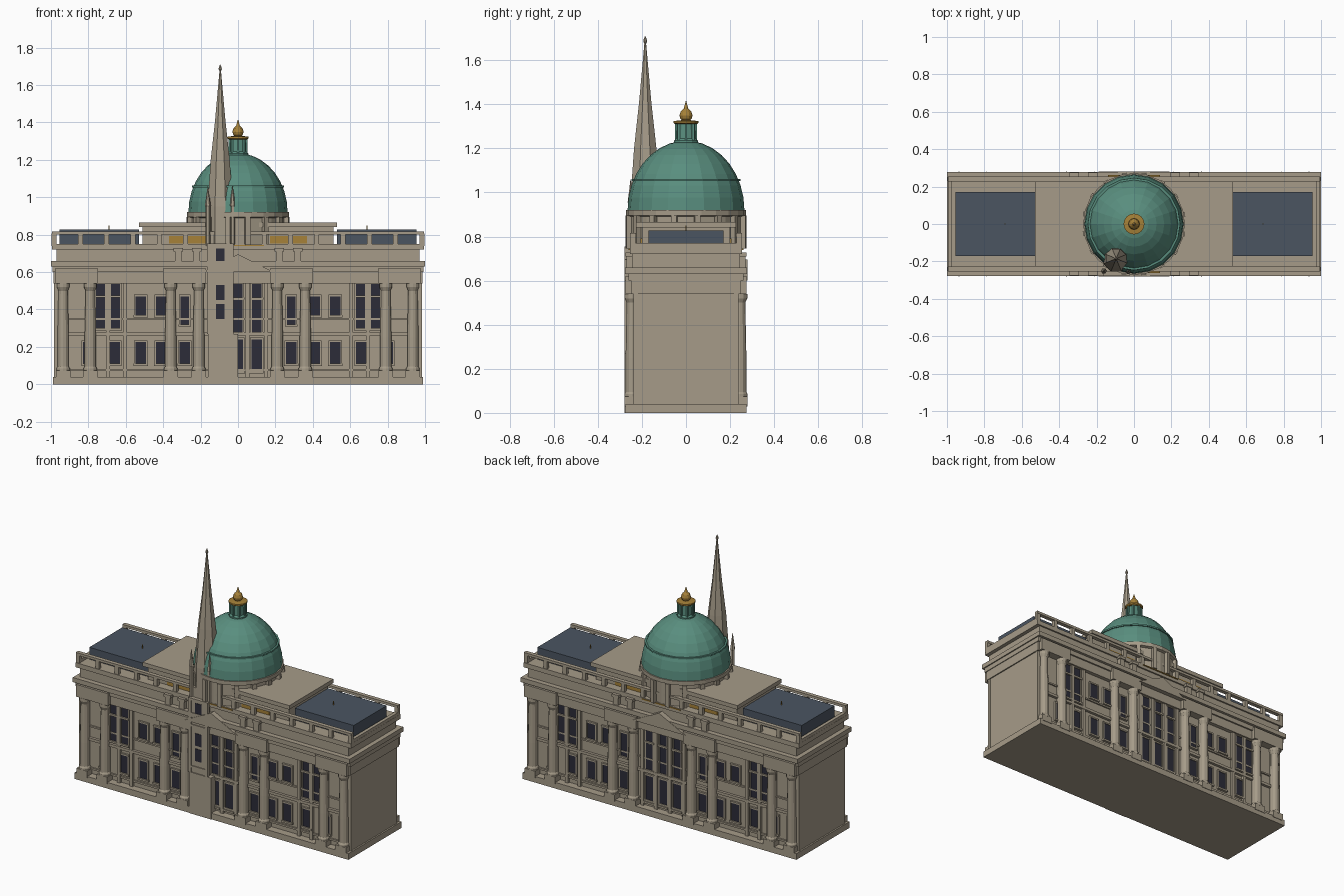
import bpy, bmesh
from math import sin, cos, pi, radians
from mathutils import Matrix, Vector

if "Cube" in bpy.data.objects:
    bpy.data.objects.remove(bpy.data.objects["Cube"], do_unlink=True)


def material(name, r, g, b):
    m = bpy.data.materials.new(name)
    m.use_nodes = True
    m.diffuse_color = (r, g, b, 1)
    bsdf = next(n for n in m.node_tree.nodes if n.type == 'BSDF_PRINCIPLED')
    bsdf.inputs["Base Color"].default_value = (r, g, b, 1)
    bsdf.inputs["Roughness"].default_value = 0.8
    return m


STONE = material("warm stone", 0.38, 0.33, 0.25)
COPPER = material("green copper", 0.1, 0.27, 0.21)
SLATE = material("blue slate", 0.07, 0.09, 0.12)
GLASS = material("dark glass", 0.025, 0.025, 0.04)
GOLD = material("gold", 0.38, 0.22, 0.04)


def finish(bm, name, mat, loc=(0, 0, 0)):
    bmesh.ops.recalc_face_normals(bm, faces=bm.faces[:])
    mesh = bpy.data.meshes.new(name)
    bm.to_mesh(mesh)
    bm.free()
    mesh.materials.append(mat)
    ob = bpy.data.objects.new(name, mesh)
    ob.location = loc
    bpy.context.collection.objects.link(ob)
    return ob


def boxes(name, mat, items):
    """One object from many boxes: (centre x, y, bottom z, width, depth, height)."""
    bm = bmesh.new()
    for x, y, z, w, d, h in items:
        m = Matrix.Translation((x, y, z + h / 2)) @ Matrix.Diagonal((w, d, h, 1))
        bmesh.ops.create_cube(bm, size=1, matrix=m)
    return finish(bm, name, mat)


def both(items):
    """Repeat boxes on left and right, front and back."""
    return [(sx * x, sy * y, *rest) for x, y, *rest in items
            for sx in ((1, -1) if x else (1,)) for sy in (1, -1)]


def lathe(name, mat, profile, sides, loc=(0, 0, 0), turn=0.0):
    """Faceted solid of revolution from (radius, height) points."""
    bm = bmesh.new()
    rings = []
    for r, z in profile:
        rings.append([bm.verts.new((r * cos(turn + 2 * pi * i / sides),
                                    r * sin(turn + 2 * pi * i / sides), z))
                      for i in range(sides)])
    for a, b in zip(rings, rings[1:]):
        for i in range(sides):
            j = (i + 1) % sides
            bm.faces.new((a[i], a[j], b[j], b[i]))
    bm.faces.new(rings[0][::-1])
    bm.faces.new(rings[-1])
    return finish(bm, name, mat, loc)


# Main mass and stacked full-width courses
boxes("main_walls", STONE, [(0, 0, 0, 1.96, 0.45, 0.66)])
boxes("base_plinth", STONE, [(0, 0, 0, 1.98, 0.55, 0.04)])
boxes("end_corner_strips", STONE, both([(0.955, 0.228, 0, 0.055, 0.02, 0.56)]))
boxes("entablature", STONE, [
    (0, 0, 0.54, 1.975, 0.5, 0.06),
    (0, 0, 0.6, 1.985, 0.52, 0.03),
    (0, 0, 0.63, 2, 0.555, 0.03)])
boxes("attic", STONE, [(0, 0, 0.66, 1.94, 0.49, 0.06),
                       (0, 0, 0.72, 1.99, 0.51, 0.03)])
boxes("string_courses", STONE, both([
    (0, 0.23, 0.26, 1.92, 0.025, 0.018),
    (0, 0.228, 0.07, 1.92, 0.015, 0.012),
    (0, 0.228, 0.345, 1.92, 0.012, 0.01)]))

# Columns with pedestals, backing pilasters and projecting entablature blocks
COLUMNS = (0.21, 0.36, 0.79, 0.935)
profile = [(0.036, 0.07), (0.036, 0.085), (0.03, 0.095), (0.03, 0.25),
           (0.025, 0.5), (0.034, 0.52), (0.034, 0.54)]
shaft = None
for x, y, in both([(x, 0.244) for x in COLUMNS]):
    if shaft is None:
        shaft = lathe("column", STONE, profile, 12)
        ob = shaft
    else:
        ob = bpy.data.objects.new("column", shaft.data)
        bpy.context.collection.objects.link(ob)
    ob.location = (x, y, 0)
boxes("column_pedestals", STONE, both([(x, 0.24, 0.03, 0.078, 0.076, 0.045) for x in COLUMNS]))
boxes("backing_pilasters", STONE, both([(x, 0.226, 0.04, 0.05, 0.02, 0.5) for x in COLUMNS]))
boxes("entablature_blocks", STONE, both([
    (x, 0.25, 0.54, 0.23, 0.05, 0.08) for x in (0.285, 0.8625)]))

# Windows: dark plates with stone sills and lintels; (x, bottom, width, height)
windows = []
for x in (0, 0.1):
    windows += [(x, 0.28, 0.05, 0.17), (x, 0.465, 0.05, 0.07), (x, 0.07, 0.055, 0.17)]
for x in (0.655, 0.735):
    windows += [(x, 0.3, 0.048, 0.165), (x, 0.475, 0.048, 0.06)]
for x in (0.41, 0.52):
    windows += [(x, 0.37, 0.058, 0.1)]
for x in (0.285, 0.41, 0.52, 0.66, 0.8):
    windows += [(x, 0.11, 0.056, 0.115)]
windows += [(0.285, 0.32, 0.045, 0.15)]
boxes("window_glass", GLASS, both([(x, 0.228, z, w, 0.008, h) for x, z, w, h in windows]))
boxes("window_sills", STONE, both([
    (x, 0.232, z - 0.012, w + 0.02, 0.02, 0.012) for x, z, w, h in windows]))
boxes("window_lintels", STONE, both([
    (x, 0.23, z + h, w + 0.016, 0.014, 0.01) for x, z, w, h in windows]))
boxes("window_jambs", STONE, both([
    (x + s * (w / 2 + 0.004), 0.229, z, 0.008, 0.014, h)
    for x, z, w, h in windows for s in ((1, -1) if x else (1,))]))
boxes("bay_pilasters", STONE, both([
    (x, 0.23, 0.04, 0.022, 0.022, 0.5) for x in (0.05, 0.15, 0.605, 0.695)]))

# Central pediments on the front and back
for side in (-1, 1):
    bm = bmesh.new()
    tri = [bm.verts.new((x, side * 0.28, z)) for x, z in ((-0.19, 0.6), (0.19, 0.6), (0, 0.695))]
    face = bm.faces.new(tri)
    out = bmesh.ops.extrude_face_region(bm, geom=[face])["geom"]
    bmesh.ops.translate(bm, vec=(0, -side * 0.05, 0),
                        verts=[v for v in out if isinstance(v, bmesh.types.BMVert)])
    finish(bm, "front_pediment" if side < 0 else "back_pediment", STONE)

# Balustrade with small piers in front of the attic
posts = [(i / 7 * 0.983, 0.24) for i in range(8)]
boxes("balustrade_posts", STONE, both([(x, y, 0.74, 0.026, 0.022, 0.065) for x, y in posts]))
boxes("balustrade_rails", STONE, both([(0, 0.24, 0.8, 1.99, 0.026, 0.016)]))
boxes("end_parapets", STONE, [(s * 0.983, 0, 0.74, 0.022, 0.48, 0.03) for s in (-1, 1)])
boxes("attic_piers", STONE, both([
    item for x in (0.22, 0.32)
    for item in ((x, 0.255, 0.66, 0.036, 0.03, 0.05), (x, 0.255, 0.71, 0.05, 0.04, 0.018))]))

# Roofs
boxes("slate_roofs", SLATE, [(s * 0.7425, 0, 0.74, 0.425, 0.34, 0.088) for s in (-1, 1)])
boxes("roof_pins", GOLD, [(s * 0.69, 0, 0.82, 0.006, 0.006, 0.03) for s in (-1, 1)])
boxes("central_block", STONE, [(0, 0, 0.72, 1.02, 0.4, 0.12)])
boxes("central_roof_slab", STONE, [(0, 0, 0.84, 1.06, 0.455, 0.026)])
boxes("gold_panels", GOLD, both([(0.27, 0.202, 0.752, 0.2, 0.008, 0.04)]))
boxes("gold_strip", GOLD, both([(0, 0.258, 0.74, 0.28, 0.006, 0.006)]))

# Drum with ring of pilasters
lathe("drum", STONE, [(0.255, 0.74), (0.255, 0.89), (0.272, 0.895), (0.272, 0.92)], 24)
bm = bmesh.new()
for i in range(16):
    turn = Matrix.Rotation(radians(22.5 * i + 11), 4, 'Z')
    m = turn @ Matrix.Translation((0.26, 0, 0.82)) @ Matrix.Diagonal((0.034, 0.026, 0.15, 1))
    bmesh.ops.create_cube(bm, size=1, matrix=m)
finish(bm, "drum_pilasters", STONE)

# Dome, band, lantern and finial
steps = 8
dome = [(0.265 * cos(a), 0.92 + 0.315 * sin(a))
        for a in (pi / 2 * 0.93 * i / steps for i in range(steps + 1))]
lathe("dome", COPPER, dome, 20)
lathe("dome_band", COPPER, [(0.23, 1.052), (0.247, 1.052), (0.247, 1.062), (0.23, 1.062)], 20)
lathe("lantern", COPPER, [(0.055, 1.21), (0.055, 1.235), (0.045, 1.245), (0.042, 1.31)], 12)
boxes("lantern_ribs", COPPER, [
    (0.046 * cos(i * pi / 4), 0.046 * sin(i * pi / 4), 1.23, 0.01, 0.01, 0.08) for i in range(8)])
lathe("lantern_cap", GOLD, [(0.05, 1.31), (0.056, 1.315), (0.056, 1.324), (0.02, 1.328)], 16)
lathe("finial", GOLD, [(0.012, 1.32), (0.026, 1.335), (0.03, 1.35), (0.024, 1.368),
                       (0.01, 1.382), (0.001, 1.415)], 12)

# Spired tower set into the front
TX, TY = -0.095, -0.185
boxes("tower_shaft", STONE, [(TX, TY - 0.013, 0, 0.13, 0.148, 0.75),
                             (TX + 0.015, TY - 0.02, 0, 0.16, 0.146, 0.27)])
boxes("tower_buttresses", STONE, [
    (TX + s * 0.06, -0.268, 0.27, 0.02, 0.02, 0.47) for s in (-1, 1)])
boxes("tower_ledges", STONE, [(TX, -0.266, z, 0.14, 0.024, 0.014) for z in (0.3, 0.57, 0.74)])
boxes("tower_glass", GLASS, [(TX, -0.272, z, 0.045, 0.006, h)
                             for z, h in ((0.35, 0.08), (0.45, 0.08), (0.655, 0.072))])
lathe("spire", STONE, [(0.076, 0.74), (0.074, 0.95), (0.07, 1.0), (0.055, 1.2), (0.03, 1.41),
                       (0.004, 1.68)], 8, (TX, TY, 0), pi / 8)
lathe("spire_tip", STONE, [(0.002, 1.67), (0.009, 1.685), (0.007, 1.695), (0.001, 1.71)],
      8, (TX, TY, 0))
for sx in (-1, 1):
    lathe("pinnacle", STONE, [(0.013, 0.74), (0.013, 0.95), (0.016, 0.955), (0.001, 1.06)],
          6, (TX + sx * 0.066, TY - 0.066, 0))
